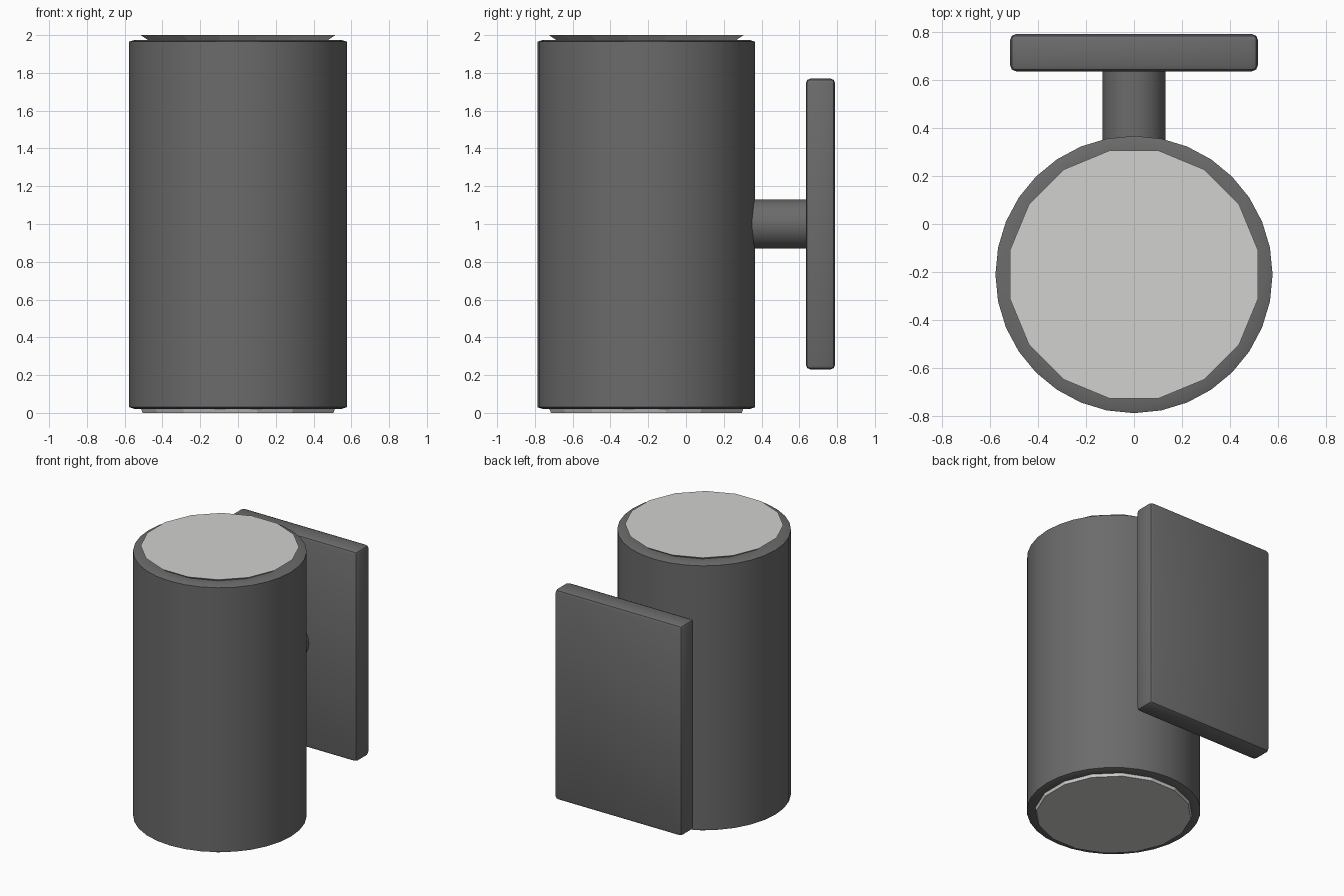
import bpy
import bmesh
import math
from mathutils import Matrix

default = bpy.data.objects.get("Cube")
if default:
    bpy.data.objects.remove(default, do_unlink=True)


def material(name, value):
    mat = bpy.data.materials.new(name)
    mat.use_nodes = True
    colour = (*value, 1)
    mat.diffuse_color = colour
    mat.node_tree.nodes["Principled BSDF"].inputs["Base Color"].default_value = colour
    return mat


def add_object(name, bm, mat, smooth=True):
    bmesh.ops.recalc_face_normals(bm, faces=bm.faces)
    mesh = bpy.data.meshes.new(name)
    bm.to_mesh(mesh)
    bm.free()
    mesh.materials.append(mat)
    obj = bpy.data.objects.new(name, mesh)
    bpy.context.collection.objects.link(obj)
    if smooth:
        bpy.ops.object.select_all(action="DESELECT")
        obj.select_set(True)
        bpy.context.view_layer.objects.active = obj
        bpy.ops.object.shade_smooth_by_angle(angle=math.radians(30))
    return obj


def lathe(profile, sides, turn=0.0):
    """Stack rings of (radius, height) and cap both ends."""
    bm = bmesh.new()
    rings = []
    for radius, z in profile:
        angles = [turn + math.tau * i / sides for i in range(sides)]
        rings.append([bm.verts.new((radius * math.cos(a), radius * math.sin(a), z))
                      for a in angles])
    for low, high in zip(rings, rings[1:]):
        for i in range(sides):
            j = (i + 1) % sides
            bm.faces.new((low[i], low[j], high[j], high[i]))
    bm.faces.new(rings[0])
    bm.faces.new(rings[-1])
    return bm


charcoal = material("charcoal metal", (0.147, 0.147, 0.15))
frosted = material("frosted white", (0.64, 0.64, 0.62))
AXIS_Y = -0.21

# Cylindrical housing with a slightly sloped rim at each end
body = lathe([(0.50, 0.02), (0.545, 0.02), (0.576, 0.03),
              (0.576, 1.965), (0.545, 1.975), (0.50, 1.975)], 32)
add_object("lamp_housing", body, charcoal).location.y = AXIS_Y

# Faceted light panels, flaring outwards on top and straight below
SIDES = 16
HALF_STEP = math.pi / SIDES
top = lathe([(0.48, 1.97), (0.525, 2.0)], SIDES, HALF_STEP)
add_object("upper_lens", top, frosted, False).location.y = AXIS_Y
bottom = lathe([(0.515, 0.0), (0.525, 0.025)], SIDES, HALF_STEP)
add_object("lower_lens", bottom, frosted, False).location.y = AXIS_Y

# Round stem joining the housing to the wall plate
stem = lathe([(0.13, 0), (0.13, 0.35)], 24)
bmesh.ops.rotate(stem, verts=stem.verts, matrix=Matrix.Rotation(-math.pi / 2, 3, "X"))
add_object("mounting_stem", stem, charcoal).location = (0, 0.31, 1)

# Rectangular wall plate with softened edges
plate = bmesh.new()
bmesh.ops.create_cube(plate, size=1)
bmesh.ops.scale(plate, verts=plate.verts, vec=(1.03, 0.155, 1.54))
bmesh.ops.bevel(plate, geom=plate.edges[:], offset=0.025, segments=2,
                profile=0.5, affect="EDGES")
add_object("wall_plate", plate, charcoal).location = (0, 0.712, 1)
